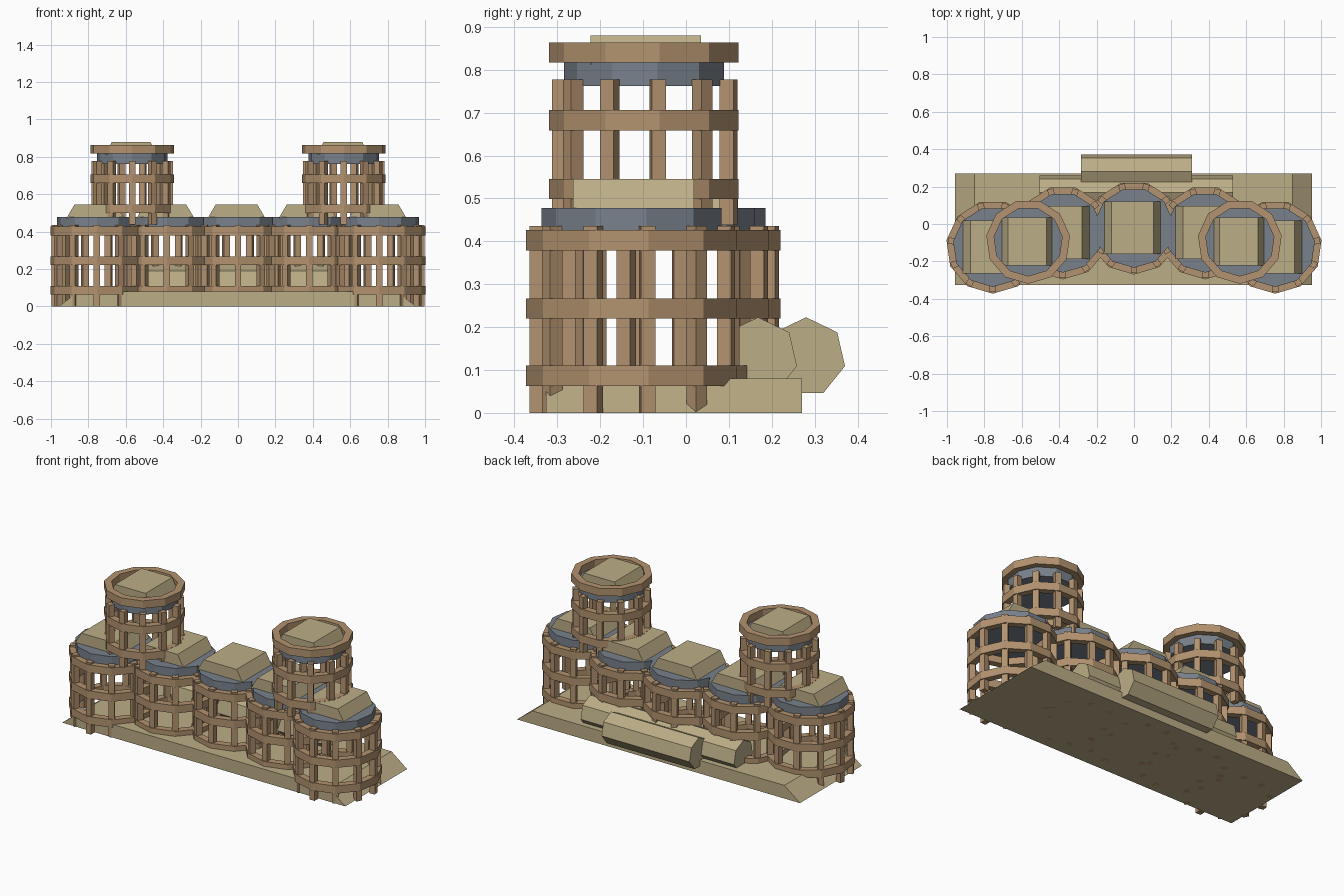
import bpy, bmesh, math
from mathutils import Matrix, Vector

if "Cube" in bpy.data.objects:
    bpy.data.objects.remove(bpy.data.objects["Cube"])

N = 11                      # posts and hoop sides per basket
START = -math.pi / 2


def material(name, rgb):
    m = bpy.data.materials.new(name)
    m.diffuse_color = (*rgb, 1)
    m.use_nodes = True
    m.node_tree.nodes["Principled BSDF"].inputs["Base Color"].default_value = m.diffuse_color
    return m


WOOD = material("wicker_wood", (0.45, 0.29, 0.16))
SLATE = material("slate_fill", (0.19, 0.22, 0.26))
SAND = material("packed_earth", (0.50, 0.42, 0.24))


def finish(bm, name, mat):
    bmesh.ops.recalc_face_normals(bm, faces=bm.faces[:])
    me = bpy.data.meshes.new(name)
    bm.to_mesh(me)
    bm.free()
    me.materials.append(mat)
    ob = bpy.data.objects.new(name, me)
    bpy.context.collection.objects.link(ob)
    return ob


def polygon(cx, cy, r, n=N, start=START):
    return [(cx + r * math.cos(start + 2 * math.pi * i / n),
             cy + r * math.sin(start + 2 * math.pi * i / n)) for i in range(n)]


def prism(name, profile, direction, mat):
    # extrude a closed profile of 3D points
    bm = bmesh.new()
    face = bm.faces.new([bm.verts.new(p) for p in profile])
    new = bmesh.ops.extrude_face_region(bm, geom=[face], use_keep_orig=True)["geom"]
    bmesh.ops.translate(bm, vec=Vector(direction),
                        verts=[v for v in new if isinstance(v, bmesh.types.BMVert)])
    return finish(bm, name, mat)


def mound(name, cx, cy, z0, z1, half_bottom, half_top, half_depth, mat=SAND):
    # trapezoid across x, straight sides along y
    y = cy - half_depth
    prism(name, [(cx - half_bottom, y, z0), (cx + half_bottom, y, z0),
                 (cx + half_top, y, z1), (cx - half_top, y, z1)],
          (0, 2 * half_depth, 0), mat)


def hoop(name, cx, cy, z0, z1, r_out, r_in):
    bm = bmesh.new()
    loops = [[bm.verts.new((x, y, z)) for x, y in polygon(cx, cy, r)]
             for r, z in ((r_out, z0), (r_out, z1), (r_in, z1), (r_in, z0))]
    for k in range(4):
        a, b = loops[k], loops[(k + 1) % 4]
        for i in range(N):
            j = (i + 1) % N
            bm.faces.new((a[i], a[j], b[j], b[i]))
    finish(bm, name, WOOD)


def basket(name, cx, cy, r, post_z, hoops, fill_z):
    # upright stakes
    bm = bmesh.new()
    for i, (x, y) in enumerate(polygon(cx, cy, r - 0.025)):
        mat = (Matrix.Translation((x, y, sum(post_z) / 2))
               @ Matrix.Rotation(START + 2 * math.pi * i / N, 4, 'Z')
               @ Matrix.Diagonal((0.034, 0.034, post_z[1] - post_z[0], 1)))
        bmesh.ops.create_cube(bm, size=1, matrix=mat)
    finish(bm, name + "_stakes", WOOD)
    # woven bands
    for k, z in enumerate(hoops):
        hoop(f"{name}_band_{k + 1}", cx, cy, z, z + 0.047, r, r - 0.042)
    # fill disc
    prism(name + "_fill", [(x, y, fill_z[0]) for x, y in polygon(cx, cy, r - 0.036)],
          (0, 0, fill_z[1] - fill_z[0]), SLATE)


# earth platform
mound("earth_platform", -0.003, -0.028, 0, 0.08, 0.955, 0.85, 0.298)

# lower row of baskets on a shallow arc
for i, x in enumerate((-0.755, -0.38, 0, 0.38, 0.755)):
    y = -0.02 - 0.18 * x * x
    name = f"lower_basket_{i + 1}"
    basket(name, x, y, 0.25, (0, 0.436), (0.063, 0.22, 0.379), (0.42, 0.478))
    mound(name + "_mound", x - 0.008, y, 0.472, 0.545, 0.154, 0.111, 0.141)

# upper baskets
for side, x in (("left", -0.566), ("right", 0.566)):
    name = f"upper_basket_{side}"
    basket(name, x, -0.094, 0.226, (0.438, 0.777), (0.499, 0.659, 0.817), (0.762, 0.82))
    mound(name + "_mound", x - 0.005, -0.094, 0.812, 0.88, 0.138, 0.103, 0.129)

# stick bundles lying behind the wall
for name, y, x0, x1 in (("long_bundle", 0.168, -0.505, 0.53),
                        ("short_bundle", 0.28, -0.283, 0.31)):
    prism(name, [(x0, py, pz) for py, pz in polygon(y, 0.13, 0.093, 7, math.pi / 2)],
          (x1 - x0, 0, 0), SAND)
